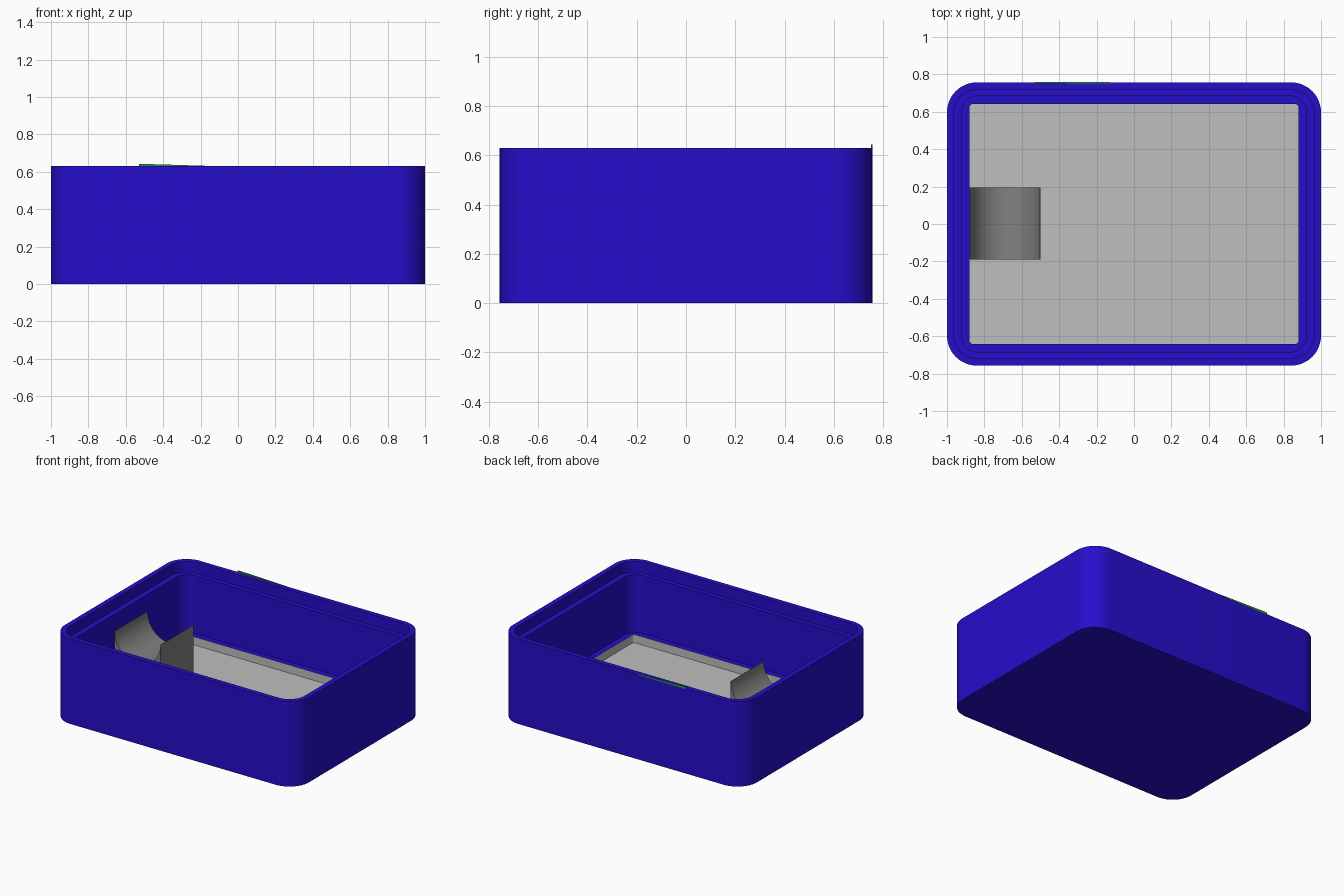
import bpy, bmesh, math

if "Cube" in bpy.data.objects:
    bpy.data.objects.remove(bpy.data.objects["Cube"])

def material(name, rgb):
    m = bpy.data.materials.new(name)
    m.diffuse_color = (*rgb, 1)
    m.use_nodes = True
    m.node_tree.nodes["Principled BSDF"].inputs["Base Color"].default_value = m.diffuse_color
    return m

BLUE = material("blue", (0.019, 0.0044, 0.60))
LIGHT = material("light grey", (0.52, 0.52, 0.52))
DARK = material("dark grey", (0.22, 0.22, 0.22))
GREEN = material("green", (0.02, 0.30, 0.05))

def finish(bm, name, mat, smooth=True):
    me = bpy.data.meshes.new(name)
    bm.to_mesh(me)
    bm.free()
    ob = bpy.data.objects.new(name, me)
    bpy.context.collection.objects.link(ob)
    me.materials.append(mat)
    if smooth:
        bpy.ops.object.select_all(action='DESELECT')
        ob.select_set(True)
        bpy.context.view_layer.objects.active = ob
        bpy.ops.object.shade_smooth_by_angle(angle=math.radians(30))
    return ob

def ring(bm, hx, hy, r, z, steps=12):
    """Rounded rectangle loop, counter-clockwise."""
    verts = []
    for i, (sx, sy) in enumerate([(1, 1), (-1, 1), (-1, -1), (1, -1)]):
        for k in range(steps + 1):
            a = math.pi / 2 * (i + k / steps)
            verts.append(bm.verts.new((sx * (hx - r) + r * math.cos(a),
                                       sy * (hy - r) + r * math.sin(a), z)))
    return verts

def loft(bm, profile):
    """Join successive rounded rectangles and return all the loops."""
    rings = [ring(bm, *p) for p in profile]
    n = len(rings[0])
    for a, b in zip(rings, rings[1:]):
        for i in range(n):
            j = (i + 1) % n
            bm.faces.new((a[i], a[j], b[j], b[i]))
    return rings

def prism(name, mat, outline, y0, y1, smooth=True):
    """Extrude an x-z outline along y."""
    bm = bmesh.new()
    face = bm.faces.new([bm.verts.new((x, y0, z)) for x, z in outline])
    ext = bmesh.ops.extrude_face_region(bm, geom=[face])
    for v in ext['geom']:
        if isinstance(v, bmesh.types.BMVert):
            v.co.y = y1
    bmesh.ops.recalc_face_normals(bm, faces=bm.faces)
    return finish(bm, name, mat, smooth)

# Outer shell: wall, rim, lid step, inner wall, floor ledge
bm = bmesh.new()
loops = loft(bm, [
    (1.0, 0.757, 0.16, 0.0),
    (1.0, 0.757, 0.16, 0.63),
    (0.963, 0.72, 0.125, 0.63),
    (0.963, 0.72, 0.125, 0.55),
    (0.923, 0.685, 0.09, 0.55),
    (0.923, 0.685, 0.09, 0.12),
    (0.88, 0.642, 0.02, 0.12),
])
bm.faces.new(list(reversed(loops[0])))
finish(bm, "box_shell", BLUE)

# Sunken floor panel
bm = bmesh.new()
loops = loft(bm, [(0.88, 0.642, 0.02, 0.12), (0.88, 0.642, 0.02, 0.06)])
bm.faces.new(loops[-1])
finish(bm, "floor_recess", LIGHT)

# Cradle block with a half-round trough
cx, top, r = -0.69, 0.46, 0.187
outline = [(-0.88, 0.06), (-0.50, 0.06), (-0.50, top)]
outline += [(cx + r * math.cos(math.pi * k / 32), top - r * math.sin(math.pi * k / 32))
            for k in range(33)]
outline.append((-0.88, top))
prism("cradle", DARK, outline, -0.19, 0.195)

# Thin sliver on the back rim
prism("rim_sliver", GREEN, [(-0.53, 0.625), (-0.13, 0.625), (-0.13, 0.631), (-0.53, 0.643)],
      0.752, 0.758, smooth=False)
